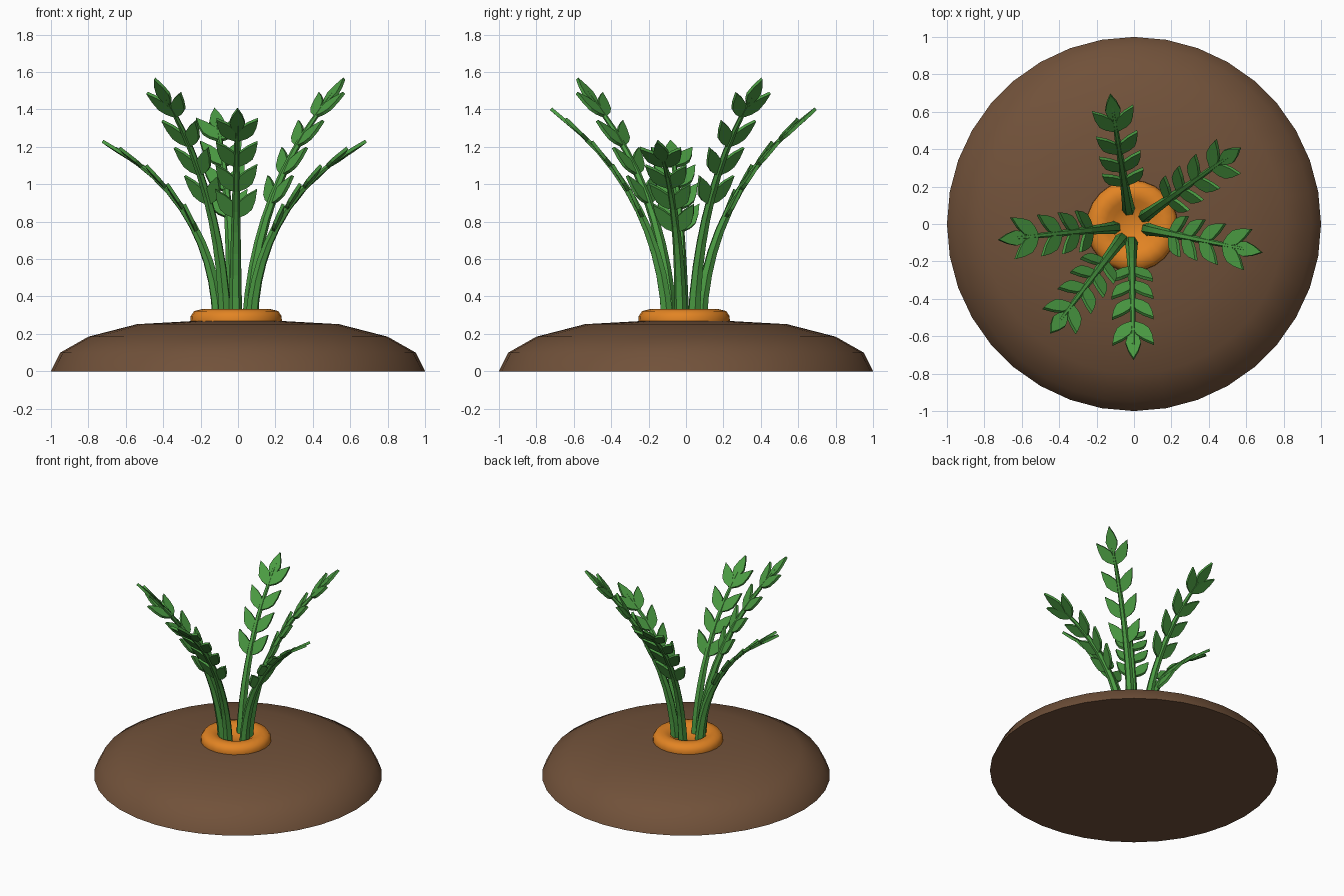
import bpy, bmesh
from math import cos, sin, pi, radians
from mathutils import Vector
from mathutils.geometry import interpolate_bezier

cube = bpy.data.objects.get("Cube")
if cube:
    bpy.data.objects.remove(cube, do_unlink=True)


def material(name, rgb):
    m = bpy.data.materials.new(name)
    m.use_nodes = True
    m.diffuse_color = (*rgb, 1)
    bsdf = m.node_tree.nodes["Principled BSDF"]
    bsdf.inputs["Base Color"].default_value = (*rgb, 1)
    bsdf.inputs["Roughness"].default_value = 0.8
    return m


soil = material("soil brown", (0.165, 0.083, 0.042))
orange = material("carrot orange", (0.76, 0.23, 0.017))
green = material("leaf green", (0.07, 0.33, 0.055))


def finish(name, bm, mat, smooth_angle):
    bmesh.ops.recalc_face_normals(bm, faces=bm.faces)
    me = bpy.data.meshes.new(name)
    bm.to_mesh(me)
    bm.free()
    me.materials.append(mat)
    ob = bpy.data.objects.new(name, me)
    bpy.context.collection.objects.link(ob)
    if smooth_angle:
        bpy.ops.object.select_all(action='DESELECT')
        ob.select_set(True)
        bpy.context.view_layer.objects.active = ob
        bpy.ops.object.shade_smooth_by_angle(angle=radians(smooth_angle))
    return ob


def bridge(bm, rings):
    """Skin a list of vertex rings and cap both ends."""
    n = len(rings[0])
    for a, b in zip(rings, rings[1:]):
        for i in range(n):
            j = (i + 1) % n
            bm.faces.new((a[i], a[j], b[j], b[i]))
    bm.faces.new(rings[0])
    bm.faces.new(rings[-1])


def lathe(name, profile, sides, mat, centre=(0, 0)):
    bm = bmesh.new()
    rings = []
    for r, z in profile:
        rings.append([bm.verts.new((centre[0] + r * cos(2 * pi * i / sides),
                                    centre[1] + r * sin(2 * pi * i / sides), z))
                      for i in range(sides)])
    bridge(bm, rings)
    return finish(name, bm, mat, 50)


# Soil mound and the carrot crown with its dimple
lathe("soil_mound", [(1, 0), (0.95, 0.10), (0.80, 0.185), (0.54, 0.252),
                     (0.25, 0.268), (0.03, 0.272)], 36, soil)
lathe("carrot_crown", [(0.22, 0.2), (0.245, 0.26), (0.243, 0.295), (0.225, 0.322),
                       (0.18, 0.333), (0.14, 0.325), (0.105, 0.30), (0.03, 0.285)],
      24, orange, (-0.01, -0.01))

CENTRE = Vector((-0.015, -0.01, 0))
LEAF_OUTLINE = [(0, 0.008), (0.2, 0.031), (0.42, 0.041), (0.7, 0.027), (1, 0)]
LEAF_LENGTH, LEAF_THICK = 0.19, 0.018


def add_leaf(bm, base, along, normal):
    """Pointed flat leaf growing from base."""
    side = normal.cross(along)
    outline = LEAF_OUTLINE + [(u, -w) for u, w in reversed(LEAF_OUTLINE[:-1])]
    rings = []
    for h in (-0.5, 0.5):
        rings.append([bm.verts.new(base + along * (u * LEAF_LENGTH) + side * w
                                   + normal * (h * LEAF_THICK)) for u, w in outline])
    bridge(bm, rings)


def frond(name, angle, path):
    out = Vector((cos(radians(angle)), sin(radians(angle)), 0))
    lateral = Vector((-out.y, out.x, 0))
    ctrl = [CENTRE + out * r + Vector((0, 0, z)) for r, z in path]
    steps = 100
    pts = interpolate_bezier(*ctrl, steps + 1)

    def frame(i):
        tangent = (pts[min(i + 1, steps)] - pts[max(i - 1, 0)]).normalized()
        return pts[i], tangent, tangent.cross(lateral)

    # Tapered stem
    bm = bmesh.new()
    rings = []
    for i in range(0, steps + 1, 10):
        p, tangent, normal = frame(i)
        rad = 0.036 - 0.026 * i / steps
        rings.append([bm.verts.new(p + (lateral * cos(a) + normal * sin(a)) * rad)
                      for a in (k * pi / 3 for k in range(6))])
    bridge(bm, rings)
    finish(name + "_stem", bm, green, 0)

    # Four leaf pairs and one end leaf
    bm = bmesh.new()
    for i in (47, 60, 73, 87):
        p, tangent, normal = frame(i)
        for s in (-1, 1):
            spread = radians(33) * s
            add_leaf(bm, p + lateral * (0.008 * s),
                     tangent * cos(spread) + lateral * sin(spread), normal)
    p, tangent, normal = frame(94)
    tip = pts[-1] + tangent * 0.075
    add_leaf(bm, tip - tangent * LEAF_LENGTH, tangent, normal)
    finish(name + "_leaves", bm, green, 0)


# Three frond heights, each used on two opposite sides
TALL = [(0.09, 0.28), (0.12, 0.75), (0.30, 1.15), (0.665, 1.51)]
MEDIUM = [(0.09, 0.28), (0.115, 0.68), (0.28, 1.07), (0.655, 1.355)]
SHORT = [(0.09, 0.28), (0.11, 0.62), (0.25, 0.97), (0.65, 1.19)]
for name, angle, path in (("back_left_frond", 35.5, TALL),
                          ("front_right_frond", 233, TALL),
                          ("back_frond", 99, MEDIUM),
                          ("front_frond", 271, MEDIUM),
                          ("right_frond", 186, SHORT),
                          ("left_frond", 348.5, SHORT)):
    frond(name, angle, path)
